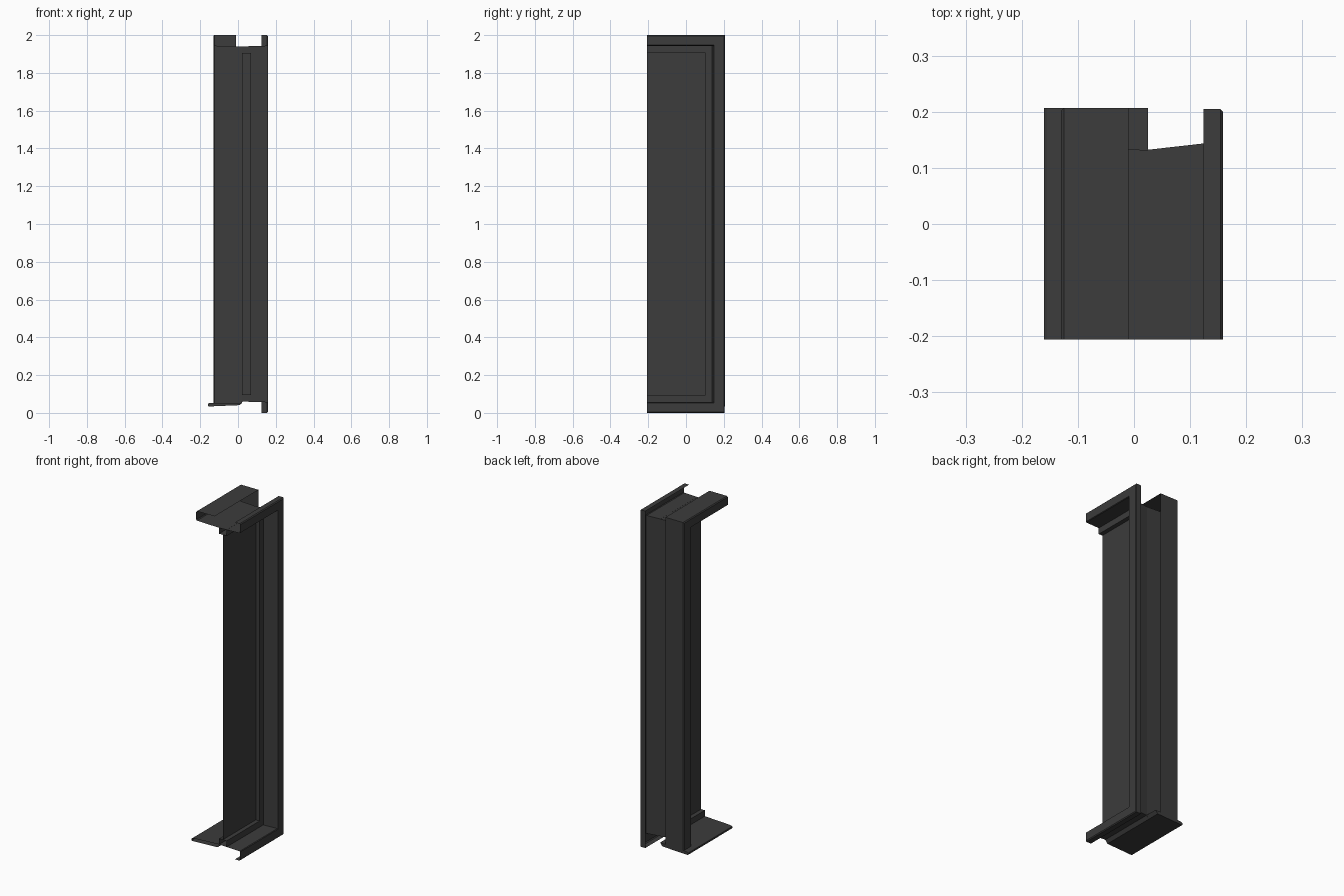
import bpy

if "Cube" in bpy.data.objects:
    bpy.data.objects.remove(bpy.data.objects["Cube"])

Y0 = -0.206            # cut plane: the section is open towards the front
dark = bpy.data.materials.new("dark_grey")
dark.diffuse_color = (0.045, 0.045, 0.045, 1)
dark.use_nodes = True
dark.node_tree.nodes["Principled BSDF"].inputs["Base Color"].default_value = dark.diffuse_color


def add_object(name, verts, faces):
    me = bpy.data.meshes.new(name)
    me.from_pydata(verts, [], faces)
    me.materials.append(dark)
    me.update()
    ob = bpy.data.objects.new(name, me)
    bpy.context.collection.objects.link(ob)
    return ob


def sweep(name, profile, bottom=None):
    """Sweep an open (x, y, z-inset) profile along sill, jamb and head.
    With bottom set, the jamb stands at that height and the sill run is left out."""
    rows = []
    if bottom is None:
        rows.append([(x, Y0, d) for x, y, d in profile])
        rows.append([(x, y, d) for x, y, d in profile])
    else:
        rows.append([(x, y, bottom) for x, y, d in profile])
    rows.append([(x, y, 2 - d) for x, y, d in profile])
    rows.append([(x, Y0, 2 - d) for x, y, d in profile])
    n = len(profile)
    faces = [(i*n + j, (i+1)*n + j, (i+1)*n + j + 1, i*n + j + 1)
             for i in range(len(rows) - 1) for j in range(n - 1)]
    return add_object(name, [v for r in rows for v in r], faces)


# Outer casing: open-backed jamb and head, standing on the sill
sweep("outer_casing", [(0.022, 0.132, 0.060), (-0.125, 0.136, 0.056),
                       (-0.13, 0.141, 0.052), (-0.13, 0.202, 0.005),
                       (-0.125, 0.207, 0.0), (-0.01, 0.207, 0.0)], bottom=0.05)

# Inner casing with its reveal, on three sides
sweep("inner_casing", [(0.124, 0.205, 0.0), (0.154, 0.205, 0.0),
                       (0.159, 0.200, 0.005), (0.159, 0.149, 0.053),
                       (0.155, 0.147, 0.056), (0.022, 0.132, 0.060)])

# Sash ring that holds the pane
sweep("sash", [(0.07, 0.138, 0.058), (0.07, 0.103, 0.095),
               (0.02, 0.103, 0.095), (0.02, 0.132, 0.060)])

# Pane: a single sheet in the middle of the sash
add_object("pane", [(0.045, Y0, 0.095), (0.045, 0.103, 0.095),
                    (0.045, 0.103, 1.905), (0.045, Y0, 1.905)], [(0, 1, 2, 3)])

# Outer sill: sloped board with a nose, closed at the jamb end
sill = [(-0.16, 0.037), (-0.155, 0.034), (0.01, 0.041), (0.025, 0.06),
        (-0.13, 0.053), (-0.155, 0.051), (-0.16, 0.047)]
n = len(sill)
verts = [(x, y, z) for y in (Y0, 0.207) for x, z in sill]
faces = [(i, i + n, (i + 1) % n + n, (i + 1) % n) for i in range(n)]
faces.append(tuple(range(2*n - 1, n - 1, -1)))
add_object("sill", verts, faces)
